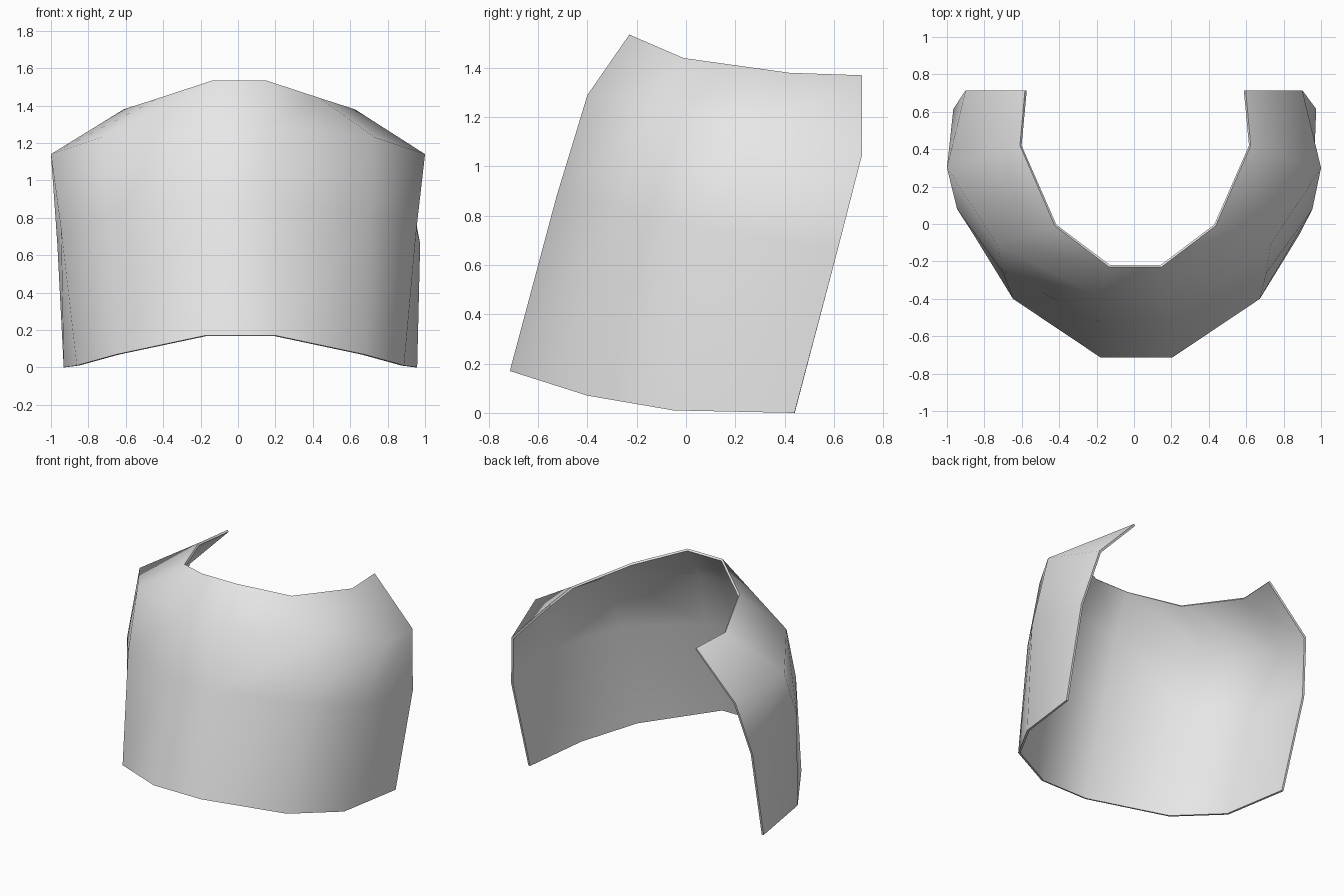
import bpy

if "Cube" in bpy.data.objects:
    bpy.data.objects.remove(bpy.data.objects["Cube"])

# Half outline of each ring, bottom to top: front, front corner, side, back edge
RINGS = [
    [(0.19, -0.715, 0.17), (0.66, -0.40, 0.07), (0.875, -0.05, 0.01), (0.945, 0.44, 0.0)],
    [(0.18, -0.525, 0.88), (0.705, -0.26, 0.82), (0.95, 0.08, 0.74), (0.97, 0.615, 0.66)],
    [(0.17, -0.40, 1.29), (0.73, -0.11, 1.23), (1.0, 0.30, 1.14), (0.90, 0.715, 1.05)],
    [(0.14, -0.23, 1.535), (0.43, -0.01, 1.44), (0.617, 0.42, 1.38), (0.59, 0.715, 1.37)],
]
SHIFT = [0.013, 0.004, 0.0, 0.007]  # slight sideways drift of each ring

grey = bpy.data.materials.new("light grey")
grey.diffuse_color = (0.8, 0.8, 0.8, 1)
grey.use_nodes = True
grey.node_tree.nodes["Principled BSDF"].inputs["Base Color"].default_value = grey.diffuse_color

# Mirror each half outline into a full U-shaped ring
verts = []
for ring, dx in zip(RINGS, SHIFT):
    verts += [(-x + dx, y, z) for x, y, z in reversed(ring)]
    verts += [(x + dx, y, z) for x, y, z in ring]

# Skin neighbouring rings with quads facing outward
n = 8
faces = [(r * n + c, r * n + c + 1, (r + 1) * n + c + 1, (r + 1) * n + c)
         for r in range(len(RINGS) - 1) for c in range(n - 1)]

mesh = bpy.data.meshes.new("curved_shell")
mesh.from_pydata(verts, [], faces)
mesh.materials.append(grey)
shell = bpy.data.objects.new("curved_shell", mesh)
bpy.context.collection.objects.link(shell)

# Thin wall growing inward
wall = shell.modifiers.new("wall", 'SOLIDIFY')
wall.thickness = 0.015
wall.offset = -1
wall.use_even_offset = True

# Smooth curved panels with a crisp rim
bpy.context.view_layer.objects.active = shell
shell.select_set(True)
bpy.ops.object.modifier_apply(modifier="wall")
bpy.ops.object.shade_smooth_by_angle(angle=1.2)
